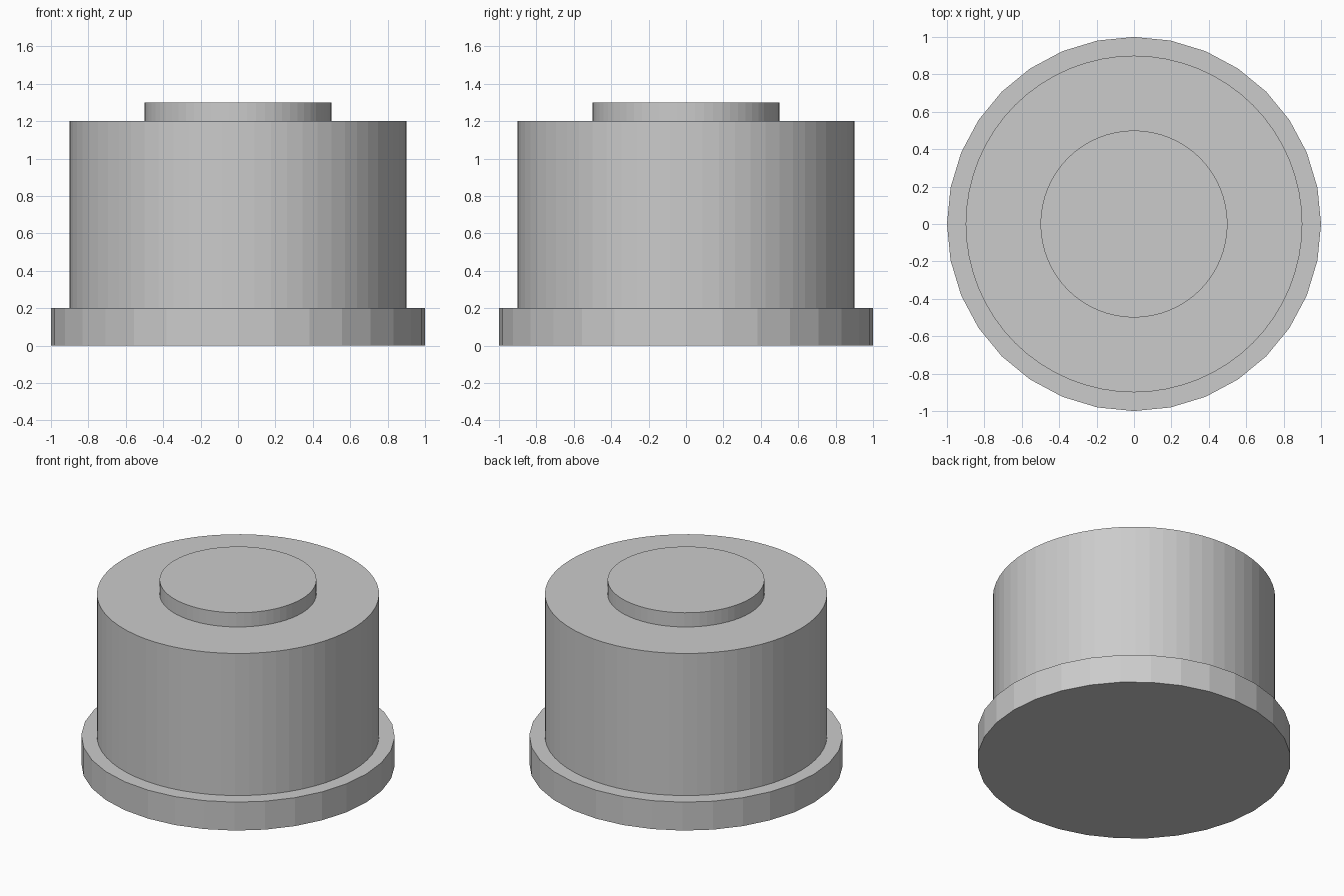
import bpy

if "Cube" in bpy.data.objects:
    bpy.data.objects.remove(bpy.data.objects["Cube"])


def disc(name, radius, bottom, top, sides):
    """Flat-shaded upright cylinder between two heights."""
    bpy.ops.mesh.primitive_cylinder_add(
        vertices=sides, radius=radius, depth=top - bottom,
        location=(0, 0, (bottom + top) / 2))
    obj = bpy.context.object
    obj.name = name
    return obj


# Wide low-poly foot
disc("base_flange", 1.0, 0.0, 0.2, 32)

# Main drum
disc("body", 0.9, 0.2, 1.2, 64)

# Raised disc on top
disc("top_cap", 0.5, 1.2, 1.3, 64)
